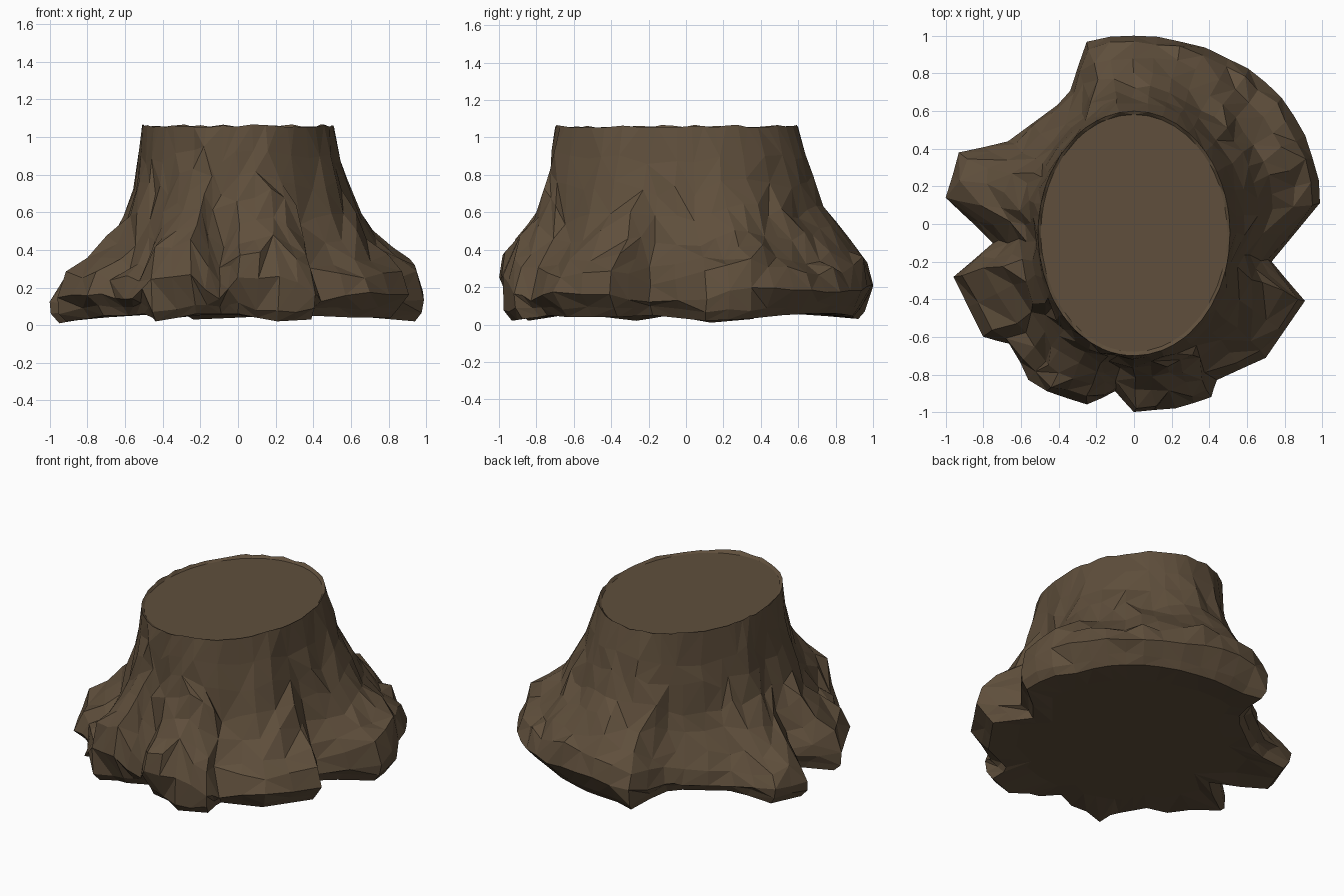
import bpy, bmesh, random
from mathutils import Vector

if "Cube" in bpy.data.objects:
    bpy.data.objects.remove(bpy.data.objects["Cube"])

random.seed(7)
TOP = 1.06

# Root outline seen from above: x, y, shoulder height, lowest height
OUTLINE = [
    (.99, .11, .22, .02), (.95, .35, .30, .03), (.85, .58, .29, .05), (.70, .75, .25, .06),
    (.50, .88, .26, .06), (.25, .97, .31, .05), (0, 1.0, .33, .04), (-.25, .97, .27, .03),
    (-.34, .71, .20, .06), (-.41, .63, .18, .06), (-.67, .44, .18, .05), (-.93, .38, .20, .03),
    (-1.0, .14, .19, .01), (-.75, -.10, .17, .05), (-.96, -.28, .22, .02), (-.80, -.60, .24, .05),
    (-.65, -.64, .20, .05), (-.56, -.83, .20, .06), (-.46, -.89, .38, .02), (-.25, -.96, .42, .06),
    (-.10, -.89, .18, .06), (0, -1.0, .36, .06), (.22, -.98, .43, .02), (.41, -.92, .26, .03),
    (.44, -.83, .18, .05), (.70, -.71, .25, .04), (.91, -.41, .25, .04), (.73, -.20, .18, .05),
]
# Flare from trunk to root shoulder: outward fraction (slim side, full side), height fraction
FLARE = [(0, 0, 1), (.05, .10, .78), (.11, .19, .60), (.22, .32, .43),
         (.40, .48, .27), (.64, .72, .13), (.89, .91, .04)]


def wobble(p, a, az):
    return Vector((p.x + random.uniform(-a, a), p.y + random.uniform(-a, a),
                   p.z + random.uniform(-az, az)))


def column(x, y, h, low):
    """One strip of points from the cut top down to the underside."""
    d = Vector((x / .51, (y + .05) / .65)).normalized()
    tx, ty = d.x * .51, d.y * .65 - .05
    full = min(1, max(0, x + .5 * y + .5))       # right and back sides flare more
    pts = [Vector((tx * .97, ty * .97, 1.045))]
    for i, (f0, f1, zf) in enumerate(FLARE):
        f = f0 + (f1 - f0) * full
        p = Vector((tx + (x - tx) * f, ty + (y - ty) * f, h + (TOP - h) * zf))
        pts.append(wobble(p, 0, .008) if i == 0 else wobble(p, .014, .035))
    pts.append(wobble(Vector((x, y, low + (h - low) * .6)), .002, .015))
    s = 1 if low < .035 else .94                 # undercut between the root tips
    pts.append(wobble(Vector((x * .99 * s, y * .99 * s, low + .05)), .006, .012))
    pts.append(Vector((x * .95 * s, y * .95 * s, low)))
    pts.append(Vector((x * .72, y * .72, .055)))
    return pts


# Stump body with flared roots
cols = []
n = len(OUTLINE)
for i in range(n):
    a, b = OUTLINE[i], OUTLINE[(i + 1) % n]
    cols.append(column(*a))
    m = [(p + q) / 2 for p, q in zip(a, b)]
    if i < 7:                                    # keep the clean round arc at the back right
        m[0] *= 1.012
        m[1] *= 1.012
    cols.append(column(*m))

bm = bmesh.new()
grid = [[bm.verts.new(p) for p in c] for c in cols]
N = len(grid)
for i in range(N):
    A, B = grid[i], grid[(i + 1) % N]
    for j in range(len(A) - 1):
        a, b, c, d = A[j], A[j + 1], B[j + 1], B[j]
        if random.random() < .5:                 # irregular facets
            bm.faces.new((a, b, c))
            bm.faces.new((a, c, d))
        else:
            bm.faces.new((a, b, d))
            bm.faces.new((b, c, d))

# Cut top and underside
bm.faces.new([c[0] for c in grid])
hub = bm.verts.new((0, 0, .055))
for i in range(N):
    bm.faces.new((grid[i][-1], grid[(i + 1) % N][-1], hub))

# Merge crowded points so the bark breaks into larger irregular facets
bmesh.ops.remove_doubles(bm, verts=[v for c in grid for v in c[2:8]], dist=.075)
bmesh.ops.recalc_face_normals(bm, faces=bm.faces)

mesh = bpy.data.meshes.new("tree_stump")
bm.to_mesh(mesh)
bm.free()
stump = bpy.data.objects.new("tree_stump", mesh)
bpy.context.collection.objects.link(stump)

# Bark colour
bark = bpy.data.materials.new("bark")
bark.diffuse_color = (.115, .078, .045, 1)
bark.use_nodes = True
bark.node_tree.nodes["Principled BSDF"].inputs["Base Color"].default_value = bark.diffuse_color
mesh.materials.append(bark)
